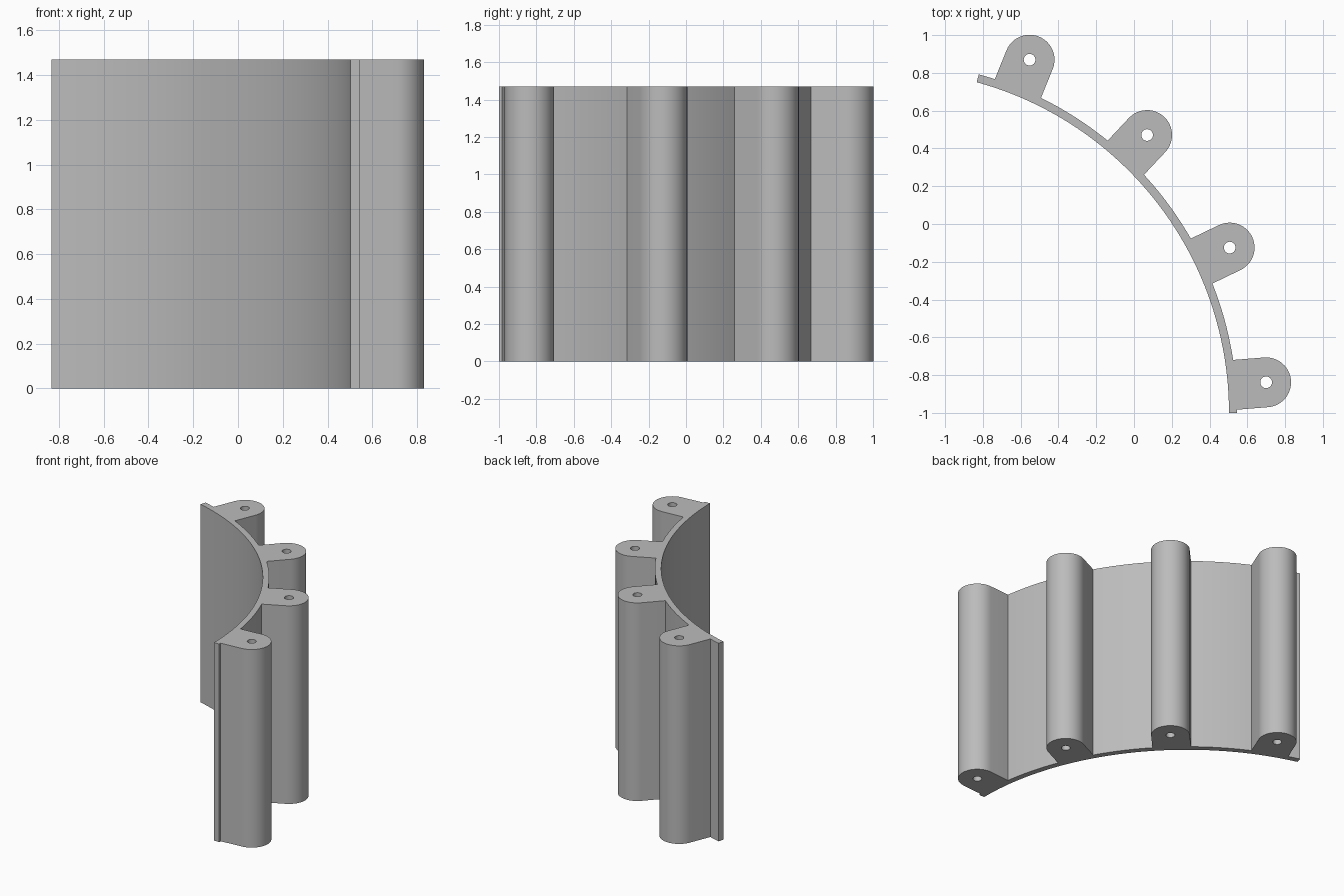
import bpy, bmesh
from math import sin, cos, asin, pi, radians
from mathutils import Vector

cube = bpy.data.objects.get("Cube")
if cube:
    bpy.data.objects.remove(cube, do_unlink=True)

HEIGHT = 1.47
CENTRE = Vector((-1.312, -1.0, 0))      # axis of the curved wall
INNER, OUTER = 1.815, 1.858             # wall radii
END = radians(74.7)                     # wall sweep
LUG_RADIUS, LUG_REACH, HOLE = 0.132, 2.018, 0.031
LUGS = [radians(4.6 + 21.1 * i) for i in range(4)]


def arc(centre, radius, start, end, steps):
    return [centre + radius * Vector((cos(a), sin(a), 0))
            for a in (start + (end - start) * i / steps for i in range(steps + 1))]


# Outline: inner wall, then outer wall interrupted by the rounded lugs
outline = arc(CENTRE, INNER, END, 0, 48)
half = asin(LUG_RADIUS / OUTER)
holes = []
angle = 0
for lug in LUGS:
    outline += arc(CENTRE, OUTER, angle, lug - half, 12)
    pin = CENTRE + LUG_REACH * Vector((cos(lug), sin(lug), 0))
    outline += arc(pin, LUG_RADIUS, lug - pi / 2, lug + pi / 2, 24)
    holes.append(arc(pin, HOLE, 0, 2 * pi, 24)[:-1])
    angle = lug + half
outline += arc(CENTRE, OUTER, angle, END, 6)

# Fill the profile around the pin holes and extrude it upward
bm = bmesh.new()
edges = []
for loop in [outline] + holes:
    verts = [bm.verts.new(p) for p in loop]
    edges += [bm.edges.new((v, verts[i - 1])) for i, v in enumerate(verts)]
bmesh.ops.triangle_fill(bm, edges=edges, use_beauty=True, normal=(0, 0, 1))
result = bmesh.ops.extrude_face_region(bm, geom=bm.faces[:], use_keep_orig=True)
top = [g for g in result["geom"] if isinstance(g, bmesh.types.BMVert)]
bmesh.ops.translate(bm, verts=top, vec=(0, 0, HEIGHT))
bmesh.ops.recalc_face_normals(bm, faces=bm.faces[:])

mesh = bpy.data.meshes.new("curved_wall_with_lugs")
bm.to_mesh(mesh)
bm.free()
wall = bpy.data.objects.new("curved_wall_with_lugs", mesh)
bpy.context.collection.objects.link(wall)

# Plain grey material
grey = bpy.data.materials.new("grey")
grey.use_nodes = True
colour = (0.5, 0.5, 0.5, 1)
grey.diffuse_color = colour
grey.node_tree.nodes["Principled BSDF"].inputs["Base Color"].default_value = colour
mesh.materials.append(grey)

# Smooth curved sides, crisp corners
bpy.ops.object.select_all(action="DESELECT")
wall.select_set(True)
bpy.context.view_layer.objects.active = wall
bpy.ops.object.shade_smooth_by_angle(angle=radians(30))
